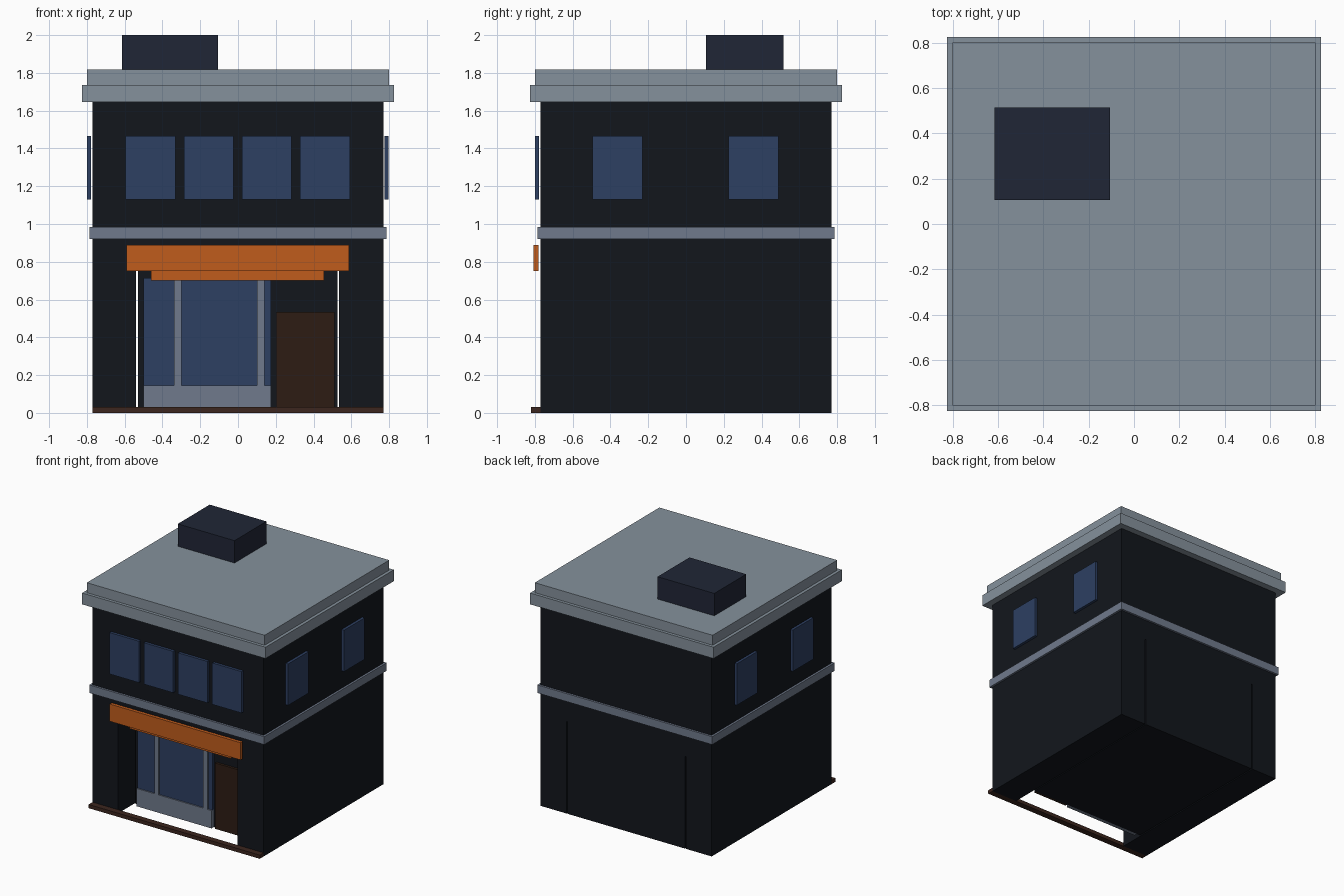
import bpy, bmesh

if "Cube" in bpy.data.objects:
    bpy.data.objects.remove(bpy.data.objects["Cube"])


def material(name, rgb):
    m = bpy.data.materials.new(name)
    m.diffuse_color = (*rgb, 1)
    m.use_nodes = True
    m.node_tree.nodes["Principled BSDF"].inputs["Base Color"].default_value = m.diffuse_color
    return m


WALL = material("dark_wall", (0.006, 0.008, 0.012))
GLASS = material("blue_glass", (0.026, 0.050, 0.122))
ORANGE = material("orange", (0.527, 0.107, 0.012))
STONE = material("pale_stone", (0.235, 0.283, 0.332))
TRIM = material("grey_trim", (0.162, 0.195, 0.262))
WOOD = material("brown_wood", (0.026, 0.012, 0.007))
STEP = material("brown_step", (0.045, 0.019, 0.013))
UNIT = material("navy_metal", (0.0144, 0.0194, 0.037))


def prism(name, profile, y0, y1, mat):
    """Extrude an x-z profile from y0 to y1."""
    bm = bmesh.new()
    face = bm.faces.new([bm.verts.new((x, y0, z)) for x, z in profile])
    ext = bmesh.ops.extrude_face_region(bm, geom=[face])["geom"]
    verts = [g for g in ext if isinstance(g, bmesh.types.BMVert)]
    bmesh.ops.translate(bm, verts=verts, vec=(0, y1 - y0, 0))
    bmesh.ops.recalc_face_normals(bm, faces=bm.faces)
    mesh = bpy.data.meshes.new(name)
    bm.to_mesh(mesh)
    bm.free()
    mesh.materials.append(mat)
    obj = bpy.data.objects.new(name, mesh)
    bpy.context.collection.objects.link(obj)
    return obj


def box(name, x, y, z, mat):
    """Box from (min, max) ranges."""
    return prism(name, [(x[0], z[0]), (x[1], z[0]), (x[1], z[1]), (x[0], z[1])],
                 y[0], y[1], mat)


# Building shell: two side piers joined by the upper storey
W = 0.77
prism("building_shell",
      [(-W, 0), (-0.54, 0), (-0.54, 0.75), (0.535, 0.75), (0.535, 0),
       (W, 0), (W, 1.65), (-W, 1.65)], -W, W, WALL)

# Ground floor core, set back behind the entrance recess
box("ground_floor_core", (-0.53, 0.527), (-0.56, W), (0, 0.75), WALL)

# Front step, band course and stepped roof slab
box("front_step", (-W, W), (-0.82, -W), (0, 0.03), STEP)
box("floor_band", (-0.787, 0.787), (-0.787, 0.787), (0.92, 0.985), TRIM)
box("cornice", (-0.825, 0.825), (-0.825, 0.825), (1.645, 1.737), STONE)
box("roof_slab", (-0.80, 0.80), (-0.80, 0.80), (1.737, 1.818), STONE)
box("roof_unit", (-0.615, -0.105), (0.105, 0.515), (1.818, 2.0), UNIT)

# Shop window: glass, sill wall and mullions
box("shop_glass", (-0.50, 0.175), (-0.58, -0.56), (0.14, 0.715), GLASS)
box("shop_sill_wall", (-0.50, 0.175), (-0.59, -0.56), (0, 0.145), TRIM)
for i, x in enumerate((-0.32, 0.12)):
    box(f"shop_mullion_{i + 1}", (x - 0.02, x + 0.02), (-0.59, -0.56), (0.145, 0.715), TRIM)

# Door, sign board and valance under it
box("door", (0.20, 0.51), (-0.58, -0.56), (0, 0.535), WOOD)
box("sign_board", (-0.59, 0.588), (-0.807, -0.78), (0.75, 0.89), ORANGE)
box("sign_valance", (-0.46, 0.456), (-0.74, -0.71), (0.70, 0.75), ORANGE)

# Upper windows: four in front, two on each side
H = 0.132
SILL_TO_HEAD = (1.13, 1.467)
for i, x in enumerate((-0.463, -0.155, 0.152, 0.46)):
    box(f"front_window_{i + 1}", (x - H, x + H), (-0.80, -0.778), SILL_TO_HEAD, GLASS)
for side, xr in (("left", (-0.80, -0.778)), ("right", (0.775, 0.797))):
    for i, y in enumerate((-0.362, 0.358)):
        box(f"{side}_window_{i + 1}", xr, (y - H, y + H), SILL_TO_HEAD, GLASS)
